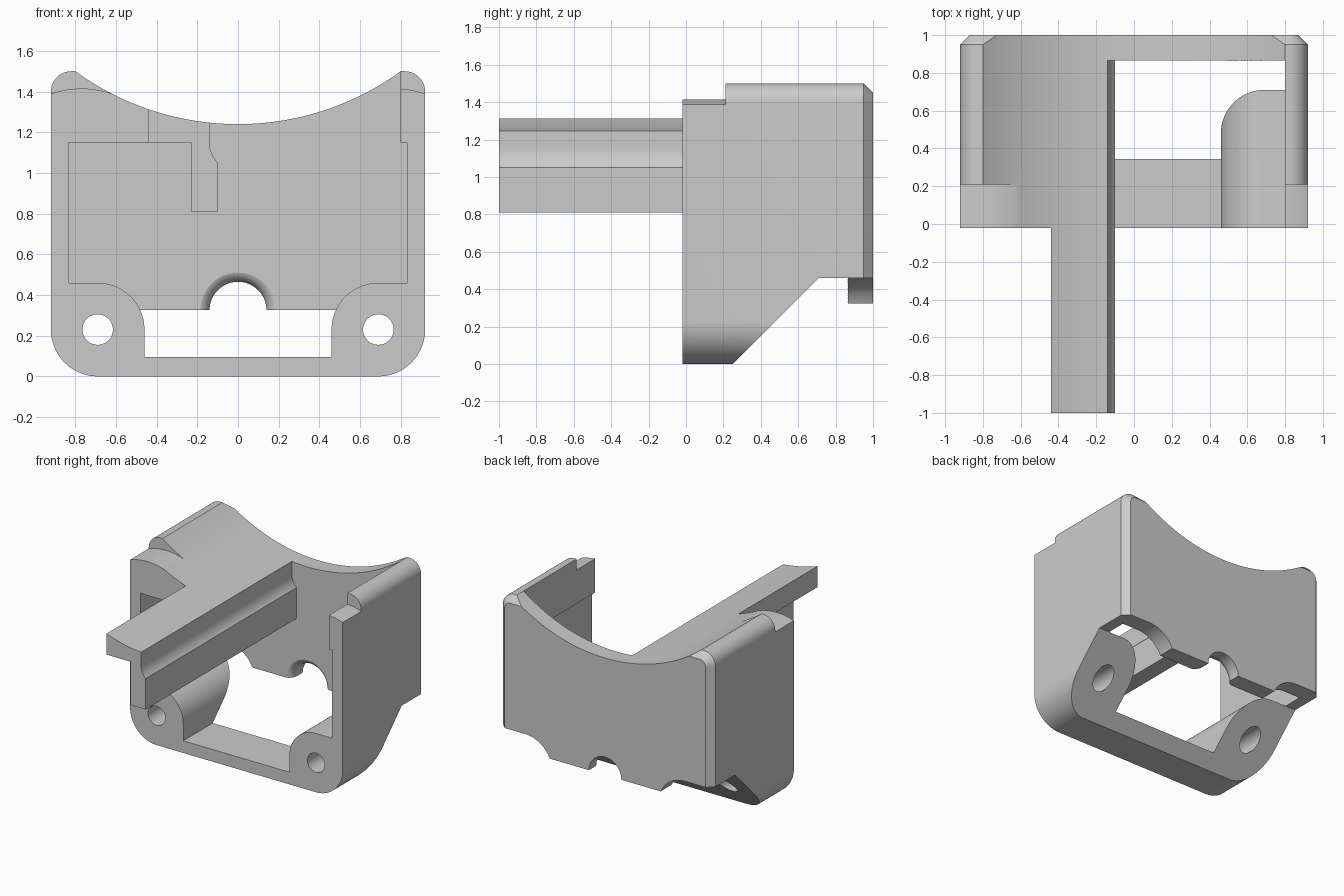
import bpy
import bmesh
from math import cos, sin, radians, pi

if "Cube" in bpy.data.objects:
    bpy.data.objects.remove(bpy.data.objects["Cube"])

grey = bpy.data.materials.new("light_grey")
grey.use_nodes = True
grey.diffuse_color = (0.6, 0.6, 0.6, 1)
grey.node_tree.nodes["Principled BSDF"].inputs["Base Color"].default_value = (0.6, 0.6, 0.6, 1)


def arc(cx, cz, r, start, end, steps=20):
    angles = [radians(start + (end - start) * i / steps) for i in range(steps + 1)]
    return [(cx + r * cos(a), cz + r * sin(a)) for a in angles]


def mirrored(points):
    """Continue a right-hand chain with its reflection in x."""
    return points + [(-x, z) for x, z in reversed(points)]


def loft(name, sections, along_x=False):
    """Solid through a list of (distance, loop) sections."""
    bm = bmesh.new()
    rings = []
    for d, loop in sections:
        rings.append([bm.verts.new((d, a, b) if along_x else (a, d, b)) for a, b in loop])
    n = len(rings[0])
    for r0, r1 in zip(rings, rings[1:]):
        for i in range(n):
            j = (i + 1) % n
            bm.faces.new((r0[i], r0[j], r1[j], r1[i]))
    bm.faces.new(rings[0])
    bm.faces.new(rings[-1])
    bmesh.ops.recalc_face_normals(bm, faces=bm.faces)
    mesh = bpy.data.meshes.new(name)
    bm.to_mesh(mesh)
    bm.free()
    mesh.materials.append(grey)
    ob = bpy.data.objects.new(name, mesh)
    bpy.context.collection.objects.link(ob)
    return ob


def prism(name, loop, start, end, along_x=False):
    return loft(name, [(start, loop), (end, loop)], along_x)


def combine(target, tool, operation="DIFFERENCE"):
    """Apply a boolean and discard the tool."""
    tool.hide_render = True
    mod = target.modifiers.new("cut", "BOOLEAN")
    mod.operation = operation
    mod.solver = "EXACT"
    mod.object = tool
    bpy.context.view_layer.objects.active = target
    bpy.ops.object.modifier_apply(modifier=mod.name)
    bpy.data.objects.remove(tool)


def shell_outline(inset):
    return mirrored(arc(0.69, 0.23, 0.23 - inset, -90, 0)
                    + arc(0.82, 1.4, 0.1 - inset, 0, 90, 12))


# Outer block with a chamfered back edge
body = loft("cradle_bracket", [(-0.02, shell_outline(0)), (0.95, shell_outline(0)),
                               (1.0, shell_outline(0.05))])

# Forward arm, shaped by the same cuts as the block
arm = prism("arm", [(-0.44, 0.7), (0, 0.7), (0, 1.4), (-0.44, 1.4)], -1, 0.1)
combine(body, arm, "UNION")

# Concave saddle across the top
combine(body, prism("saddle_cut", arc(0, 2.6, 1.36, 0, 358.5, 239), -1.2, 1.2))

# Interior opening: right wall, lugs, floor, left wall, roof and hanging web
lug = [(0.83, 0.46)] + arc(0.69, 0.23, 0.23, 90, 180) + [(0.46, 0.095)]
cavity = ([(0.8, 1.8), (0.8, 1.15), (0.83, 1.15)] + mirrored(lug)
          + [(-0.83, 1.15), (-0.23, 1.15), (-0.23, 0.81), (-0.1, 0.81)]
          + arc(0, 1.15, 0.14, 224.4, 180, 10) + [(-0.14, 1.8)])
combine(body, prism("cavity_cut", cavity, -1.2, 0.865))

# Sloped underside behind the lugs
slope = [(0.05, -0.2), (0.71, 0.46), (0.863, 0.46), (0.863, -0.2)]
combine(body, prism("slope_cut", slope, -1.2, 1.2, along_x=True))

# Lower edge of the back wall, following the lug outline
lower = mirrored([(1.2, -0.2), (1.2, 0.46)] + arc(0.69, 0.23, 0.23, 90, 155.6))
combine(body, prism("back_edge_cut", lower, 0.8, 1.2))

# Cable notch with a rounded lip on its inner side
lip = [(0.93 - 0.07 * cos(t), 0.21 - 0.07 * sin(t)) for t in [i * pi / 20 for i in range(11)]]
notch = [(y, arc(0, 0.325, r, 0, 352.5, 47)) for y, r in [(0.8, 0.21)] + lip + [(1.2, 0.14)]]
combine(body, loft("notch_cut", notch))

for side in (1, -1):
    # Lowered front shoulders
    crown = [(0.6, 1.8)] + arc(0.77, 0.965, 0.45, 112, 65, 16) + [(1.1, 1.8)]
    combine(body, prism("shoulder_cut", [(side * x, z) for x, z in crown], -0.2, 0.21))
    # Screw holes
    combine(body, prism("screw_hole_cut", arc(side * 0.69, 0.23, 0.075, 0, 352.5, 47), -0.2, 0.8))

bpy.ops.object.select_all(action="DESELECT")
body.select_set(True)
bpy.context.view_layer.objects.active = body
bpy.ops.object.shade_smooth_by_angle(angle=radians(20))
